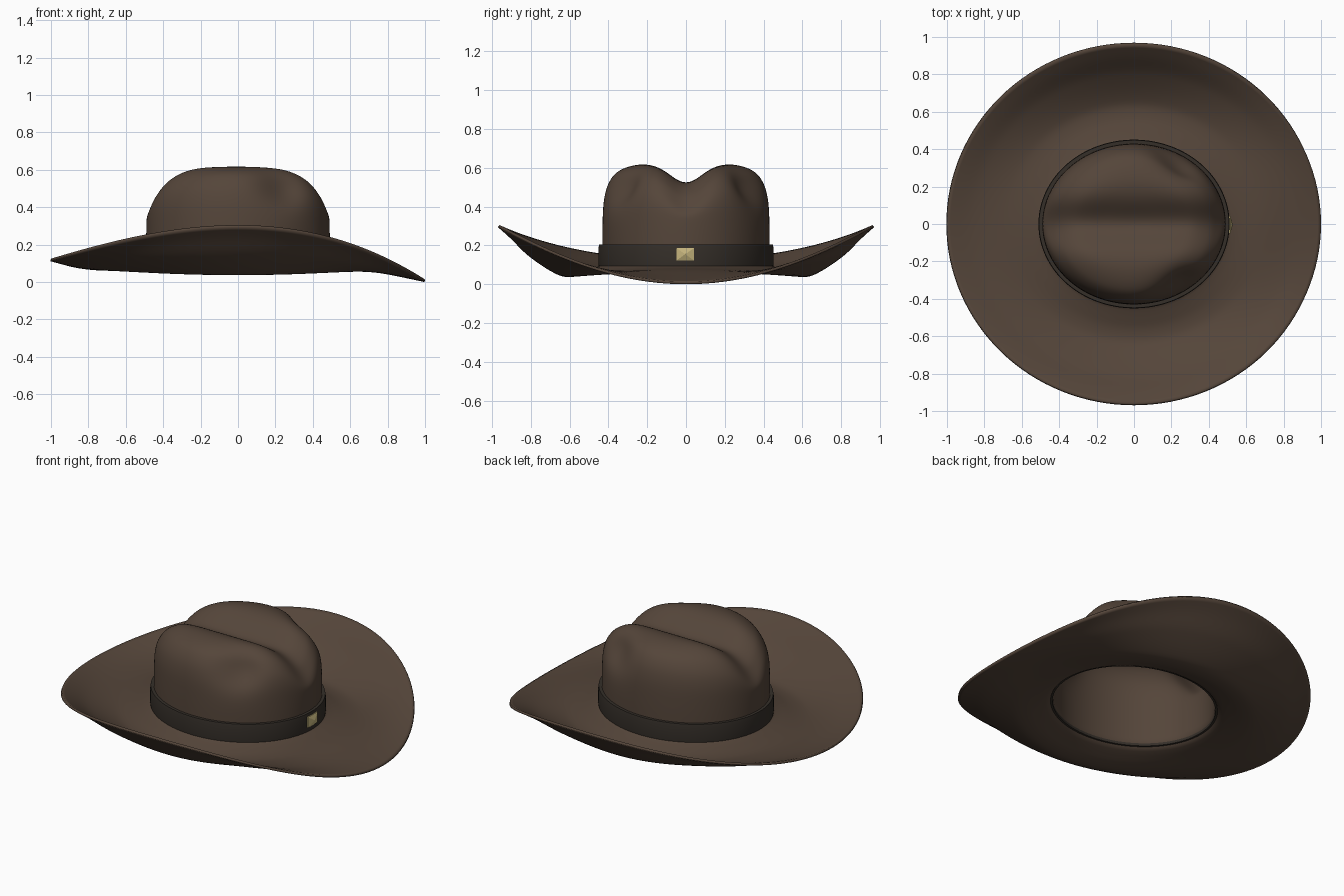
import bpy, bmesh
from math import sin, cos, pi, exp

if "Cube" in bpy.data.objects:
    bpy.data.objects.remove(bpy.data.objects["Cube"])

SEG = 128


def material(name, rgb):
    m = bpy.data.materials.new(name)
    m.diffuse_color = (*rgb, 1)
    m.use_nodes = True
    m.node_tree.nodes["Principled BSDF"].inputs["Base Color"].default_value = m.diffuse_color
    return m


def curve(pts, t):
    """Smooth interpolation through (t, value) points."""
    n = len(pts)
    def slope(i):
        a, b = pts[max(i - 1, 0)], pts[min(i + 1, n - 1)]
        return (b[1] - a[1]) / (b[0] - a[0])
    for i in range(n - 1):
        (t0, v0), (t1, v1) = pts[i], pts[i + 1]
        if t <= t1 or i == n - 2:
            h = t1 - t0
            u = (t - t0) / h
            return ((2*u**3 - 3*u**2 + 1) * v0 + (u**3 - 2*u**2 + u) * h * slope(i)
                    + (3*u**2 - 2*u**3) * v1 + (u**3 - u**2) * h * slope(i + 1))


def smoothstep(a, b, x):
    u = min(max((x - a) / (b - a), 0), 1)
    return u * u * (3 - 2 * u)


def loft(name, rings, mat, cap=False, closed=False):
    """Bridge rings of points; optionally close the first ring to a point."""
    bm = bmesh.new()
    loops = [[bm.verts.new(p) for p in r] for r in rings]
    pairs = list(zip(loops, loops[1:])) + ([(loops[-1], loops[0])] if closed else [])
    for a, b in pairs:
        for i in range(len(a)):
            j = (i + 1) % len(a)
            bm.faces.new((a[i], b[i], b[j], a[j]))
    if cap:
        bm.faces.new(loops[0])
    bmesh.ops.recalc_face_normals(bm, faces=bm.faces)
    return finish(name, bm, mat)


def finish(name, bm, mat):
    me = bpy.data.meshes.new(name)
    bm.to_mesh(me)
    bm.free()
    ob = bpy.data.objects.new(name, me)
    bpy.context.collection.objects.link(ob)
    me.materials.append(mat)
    return ob


def smooth(ob, angle):
    bpy.ops.object.select_all(action='DESELECT')
    ob.select_set(True)
    bpy.context.view_layer.objects.active = ob
    bpy.ops.object.shade_smooth_by_angle(angle=angle)


felt = material("brown_felt", (0.09, 0.06, 0.042))
dark = material("dark_band", (0.035, 0.028, 0.022))
gold = material("gold", (0.55, 0.45, 0.2))

# Crown: dome profile with a lengthwise crease and two front pinches
CROWN_R = [(0, .01), (.2, .3), (.4, .6), (.55, .82), (.65, .93), (.75, .985), (.85, 1), (1, 1)]
CROWN_Z = [(0, .62), (.2, .621), (.4, .615), (.55, .58), (.65, .52), (.75, .43), (.85, .3), (1, .115)]


def crown_point(t, a):
    r, z = curve(CROWN_R, t), curve(CROWN_Z, t)
    x, y = .49 * r * cos(a), .43 * r * sin(a)
    top = smoothstep(.28, .56, z)
    z -= .03 * cos(a)**2 * smoothstep(.6, .95, r) * top
    z -= .096 * exp(-(y / .115)**2) * top
    pinch = .055 * exp(-((x - .25) / .13)**2 - ((abs(y) - .36) / .13)**2 - ((z - .52) / .11)**2)
    y -= pinch * (1 if y > 0 else -1)
    return x, y, z - .4 * pinch


# Brim: height profiles at front tip, back and raised sides, blended around
FRONT = [(0, .095), (.1, .085), (.4, .072), (.7, .045), (1, .014)]
BACK = [(0, .095), (.1, .085), (.4, .075), (.7, .088), (1, .125)]
SIDE = [(0, .095), (.1, .075), (.25, .053), (.4, .06), (.69, .155), (.88, .25), (1, .305)]


def brim_point(s, a):
    k = (1 + cos(a)) / 2
    end = k * curve(FRONT, s) + (1 - k) * curve(BACK, s)
    w = sin(a)**2
    z = w * curve(SIDE, s) + (1 - w) * end
    return (.505 + .495 * s) * cos(a), (.445 + .515 * s) * sin(a), z


angles = [2 * pi * i / SEG for i in range(SEG)]
rings = [[crown_point(i / 48, a) for a in angles] for i in range(49)]
rings += [[brim_point(i / 28, a) for a in angles] for i in range(29)]
hat = loft("hat_body", rings, felt, cap=True)
if max(hat.data.polygons, key=lambda p: p.center.z).normal.z < 0:
    hat.data.flip_normals()
solid = hat.modifiers.new("thickness", 'SOLIDIFY')
solid.thickness = .014
solid.offset = -1
smooth(hat, 1.0)

# Band around the crown base
BAND = [(-.012, .09), (.017, .09), (.019, .105), (.019, .185), (.016, .205), (-.012, .205)]
band = loft("hat_band", [[((.492 + d) * cos(a), (.432 + d) * sin(a), z) for a in angles]
                         for d, z in BAND], dark, closed=True)
smooth(band, .6)

# Faceted buckle on the front of the band
bm = bmesh.new()
outline = [(-.05, .122), (.042, .122), (.042, .187), (-.05, .187)]
base = [bm.verts.new((.495, y, z)) for y, z in outline]
rim = [bm.verts.new((.515, y, z)) for y, z in outline]
tip = bm.verts.new((.528, -.004, .155))
for i in range(4):
    j = (i + 1) % 4
    bm.faces.new((base[i], base[j], rim[j], rim[i]))
    bm.faces.new((rim[i], rim[j], tip))
bm.faces.new(base[::-1])
bmesh.ops.recalc_face_normals(bm, faces=bm.faces)
finish("band_buckle", bm, gold)
